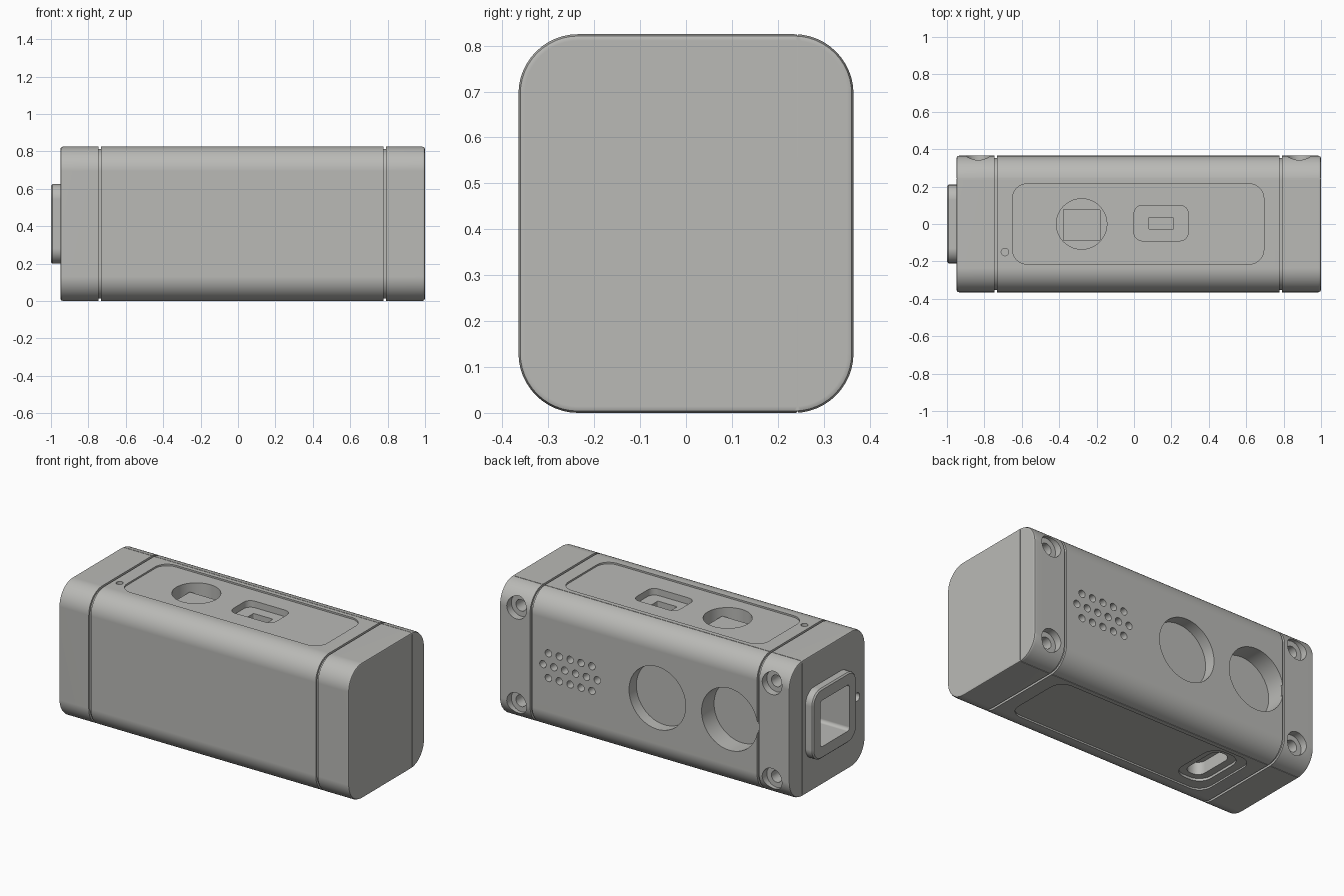
import bpy, bmesh, math

if "Cube" in bpy.data.objects:
    bpy.data.objects.remove(bpy.data.objects["Cube"])

grey = bpy.data.materials.new("warm_grey")
grey.use_nodes = True
COLOUR = (0.49, 0.49, 0.47, 1)
grey.diffuse_color = COLOUR
grey.node_tree.nodes["Principled BSDF"].inputs["Base Color"].default_value = COLOUR

MID = 0.4125      # mid height
BACK = 0.365      # back face
TOP = 0.825       # top face


def outline(w, h, r, seg):
    """Rounded rectangle around the origin."""
    pts = []
    for k, (sx, sy) in enumerate([(1, 1), (-1, 1), (-1, -1), (1, -1)]):
        for i in range(seg + 1):
            a = math.pi / 2 * (k + i / seg)
            pts.append((sx * (w / 2 - r) + r * math.cos(a),
                        sy * (h / 2 - r) + r * math.sin(a)))
    return pts


def place(axis, p, u, v):
    return {"X": (p, u, v), "Y": (u, p, v), "Z": (u, v, p)}[axis]


def add_loft(bm, axis, centre, size, r, sections, seg=8):
    """Closed rounded prism through (position, inset) sections along an axis."""
    rings = []
    for p, inset in sections:
        pts = outline(size[0] - 2 * inset, size[1] - 2 * inset, r - inset, seg)
        rings.append([bm.verts.new(place(axis, p, u + centre[0], v + centre[1]))
                      for u, v in pts])
    n = len(rings[0])
    for a, b in zip(rings, rings[1:]):
        for i in range(n):
            j = (i + 1) % n
            bm.faces.new((a[i], a[j], b[j], b[i]))
    bm.faces.new(rings[0])
    bm.faces.new(rings[-1])


def finish(bm, name):
    bmesh.ops.remove_doubles(bm, verts=bm.verts, dist=1e-5)
    bmesh.ops.recalc_face_normals(bm, faces=bm.faces)
    mesh = bpy.data.meshes.new(name)
    bm.to_mesh(mesh)
    bm.free()
    mesh.materials.append(grey)
    ob = bpy.data.objects.new(name, mesh)
    bpy.context.collection.objects.link(ob)
    return ob


def loft(name, *args, **kw):
    bm = bmesh.new()
    add_loft(bm, *args, **kw)
    return finish(bm, name)


def activate(ob):
    bpy.ops.object.select_all(action="DESELECT")
    ob.select_set(True)
    bpy.context.view_layer.objects.active = ob


def cut(targets, axis, shapes, lo, hi, seg=8):
    """Subtract prisms, each given as (u, v, width, height, radius)."""
    bm = bmesh.new()
    for u, v, w, h, r in shapes:
        add_loft(bm, axis, (u, v), (w, h), r, [(lo, 0), (hi, 0)], seg)
    cutter = finish(bm, "cutter")
    cutter.hide_render = True
    for ob in targets:
        activate(ob)
        mod = ob.modifiers.new("cut", "BOOLEAN")
        mod.operation = "DIFFERENCE"
        mod.solver = "EXACT"
        mod.object = cutter
        bpy.ops.object.modifier_apply(modifier=mod.name)
    bpy.data.objects.remove(cutter)


def disc(u, v, r):
    return (u, v, 2 * r, 2 * r, r)


# Case with softened ends and two grooves that set off the end caps
sections = [(-0.95, 0.014), (-0.946, 0.004), (-0.936, 0)]
for x in (-0.74, 0.785):
    sections += [(x - 0.007, 0), (x - 0.007, 0.013), (x + 0.007, 0.013), (x + 0.007, 0)]
sections += [(0.986, 0), (0.996, 0.004), (1.0, 0.014)]
case = loft("case", "X", (0, MID), (0.73, 0.825), 0.13, sections, seg=12)

# Raised connector frame on the right end
frame = loft("connector_frame", "X", (0, MID), (0.42, 0.425), 0.08,
             [(-1.0, 0.008), (-0.992, 0), (-0.94, 0)])

# Square socket and small pin hole in the right end
cut([case, frame], "X", [(0, MID, 0.28, 0.28, 0.02)], -1.1, -0.7)
cut([case], "X", [disc(-0.285, 0.405, 0.025)], -1.1, -0.88)

# Shallow panels on the top and bottom
panel = [(0.022, 0, 1.345, 0.43, 0.08)]
cut([case], "Z", panel, TOP - 0.01, 1.0)
cut([case], "Z", panel, -0.2, 0.01)

# Top: round button well, port well with its slot, indicator hole
cut([case], "Z", [disc(-0.28, 0, 0.135)], TOP - 0.1, 1.0, seg=12)
cut([case], "Z", [(0.145, 0.005, 0.29, 0.19, 0.045)], TOP - 0.05, 1.0)
cut([case], "Z", [(0.145, 0.003, 0.13, 0.065, 0.006)], TOP - 0.15, 1.0)
cut([case], "Z", [disc(-0.69, -0.15, 0.02)], TOP - 0.04, 1.0)

# Bottom: long slot inside a rounded well
cut([case], "Z", [(-0.5, 0.015, 0.2, 0.34, 0.08)], -0.2, 0.025)
cut([case], "Z", [(-0.5, 0.015, 0.11, 0.27, 0.05)], -0.2, 0.1)

# Back: two round recesses and the speaker grille
cut([case], "Y", [disc(-0.063, 0.41, 0.19)], BACK - 0.07, 0.6, seg=16)
cut([case], "Y", [disc(-0.548, 0.41, 0.188)], BACK - 0.12, 0.6, seg=16)
grille = []
for z, count in ((0.485, 5), (0.41, 6), (0.335, 5)):
    grille += [disc(0.523 + (i - (count - 1) / 2) * 0.073, z, 0.022) for i in range(count)]
cut([case], "Y", grille, BACK - 0.06, 0.6, seg=4)

# Back: counterbored screw holes in both caps
screws = [(x, MID + s * 0.29) for x in (-0.833, 0.883) for s in (-1, 1)]
cut([case], "Y", [disc(x, z, 0.066) for x, z in screws], BACK - 0.045, 0.6)
cut([case], "Y", [disc(x, z, 0.035) for x, z in screws], BACK - 0.15, 0.6)

# Hairline seam between the front shell and the back cover
SEAM = 0.243
for lo, hi in ((-0.1, 0.003), (TOP - 0.003, 0.9)):
    cut([case], "Z", [(0.025, SEAM, 2.2, 0.003, 0.001)], lo, hi, seg=1)
for lo, hi in ((-1.1, -0.947), (0.997, 1.1)):
    cut([case], "X", [(SEAM, MID, 0.003, 1.0, 0.001)], lo, hi, seg=1)

# Square button standing in the round well
button = loft("button", "Z", (-0.28, -0.005), (0.2, 0.17), 0.006,
              [(TOP - 0.11, 0), (TOP - 0.06, 0)], seg=2)

for ob in (case, frame, button):
    activate(ob)
    bpy.ops.object.shade_smooth_by_angle(angle=math.radians(30))
    weighted = ob.modifiers.new("weighted_normals", "WEIGHTED_NORMAL")
    weighted.keep_sharp = True
